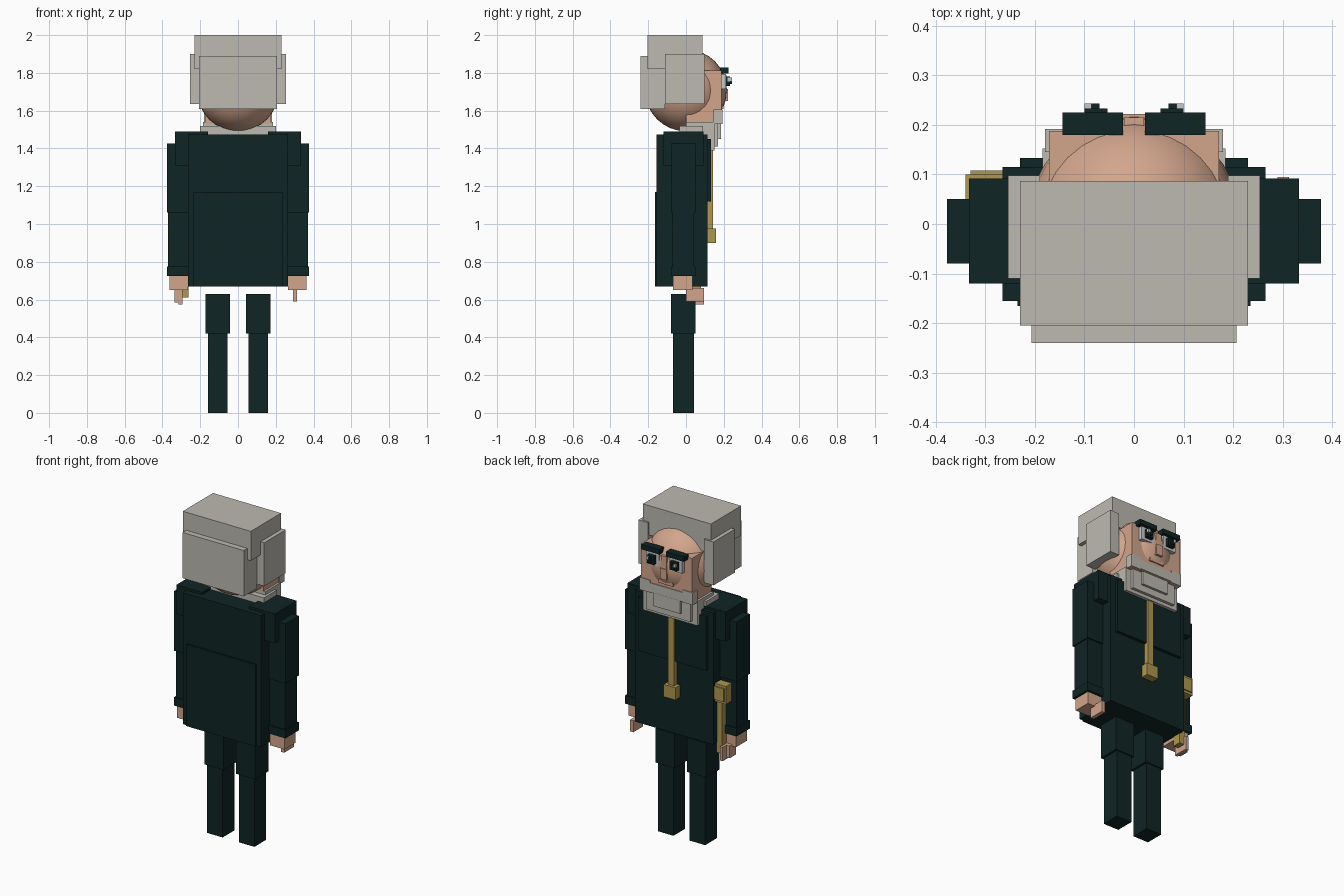
import bpy

cube = bpy.data.objects.get("Cube")
if cube:
    bpy.data.objects.remove(cube, do_unlink=True)


def material(name, r, g, b):
    m = bpy.data.materials.new(name)
    m.use_nodes = True
    m.diffuse_color = (r, g, b, 1)
    m.node_tree.nodes["Principled BSDF"].inputs["Base Color"].default_value = (r, g, b, 1)
    return m


CLOTH = material("dark teal cloth", 0.005, 0.018, 0.018)
SKIN = material("skin", 0.65, 0.38, 0.265)
HAIR = material("grey hair", 0.51, 0.49, 0.44)
GOLD = material("gold", 0.43, 0.31, 0.08)
EYE = material("eye white", 0.58, 0.60, 0.60)


def box(name, mat, x, y, z):
    """Box spanning the given (low, high) ranges."""
    bpy.ops.mesh.primitive_cube_add(size=1, location=[sum(r) / 2 for r in (x, y, z)])
    ob = bpy.context.object
    ob.name = name
    ob.scale = [r[1] - r[0] for r in (x, y, z)]
    bpy.ops.object.transform_apply(location=False, rotation=False, scale=True)
    ob.data.materials.append(mat)
    return ob


def mid(name, mat, half, y, z):
    """Box centred on the middle plane."""
    return box(name, mat, (-half, half), y, z)


def pair(name, mat, x, y, z):
    """Matching boxes on both sides."""
    box("left_" + name, mat, x, y, z)
    box("right_" + name, mat, (-x[1], -x[0]), y, z)


# Legs
pair("thigh", CLOTH, (0.042, 0.172), (-0.08, 0.05), (0.42, 0.63))
pair("lower_leg", CLOTH, (0.055, 0.16), (-0.07, 0.043), (0, 0.42))

# Coat
mid("coat", CLOTH, 0.265, (-0.155, 0.115), (0.67, 1.475))
mid("coat_back", CLOTH, 0.235, (-0.165, -0.15), (0.67, 1.17))
mid("coat_chest", CLOTH, 0.23, (0.1, 0.133), (1.12, 1.45))
pair("shoulder", CLOTH, (0.16, 0.333), (-0.12, 0.092), (1.31, 1.49))

# Arms and hands
pair("upper_arm", CLOTH, (0.26, 0.377), (-0.08, 0.05), (1.06, 1.425))
pair("forearm", CLOTH, (0.262, 0.37), (-0.072, 0.042), (0.75, 1.06))
pair("cuff", CLOTH, (0.26, 0.377), (-0.08, 0.05), (0.725, 0.775))
pair("hand", SKIN, (0.265, 0.363), (-0.07, 0.035), (0.65, 0.73))
box("left_fingers", SKIN, (0.29, 0.313), (0, 0.095), (0.59, 0.66))
box("right_fingers", SKIN, (-0.315, -0.295), (0, 0.095), (0.575, 0.66))
box("right_thumb", SKIN, (-0.337, -0.315), (0, 0.06), (0.585, 0.66))

# Head
bpy.ops.mesh.primitive_uv_sphere_add(segments=32, ring_count=16, radius=0.217,
                                     location=(0, 0, 1.708))
head = bpy.context.object
head.name = "head"
head.data.materials.append(SKIN)
bpy.ops.object.shade_smooth()
mid("face", SKIN, 0.172, (0, 0.188), (1.53, 1.812))
mid("nose_bridge", SKIN, 0.02, (0.18, 0.215), (1.71, 1.79))
mid("nose", SKIN, 0.022, (0.18, 0.222), (1.65, 1.715))
mid("lip", SKIN, 0.05, (0.18, 0.198), (1.61, 1.63))

# Hair
mid("hair_top", HAIR, 0.23, (-0.205, 0.087), (1.82, 2))
mid("hair_back", HAIR, 0.207, (-0.24, -0.11), (1.61, 1.89))
pair("hair_side", HAIR, (0.19, 0.254), (-0.11, 0.098), (1.635, 1.9))

# Beard and collar
mid("collar", HAIR, 0.2, (-0.035, 0.09), (1.46, 1.52))
mid("beard", HAIR, 0.185, (0, 0.152), (1.39, 1.54))
mid("beard_front", HAIR, 0.15, (0.14, 0.17), (1.41, 1.56))
mid("beard_chin", HAIR, 0.09, (0.15, 0.185), (1.45, 1.535))
mid("beard_mouth", HAIR, 0.11, (0.15, 0.193), (1.535, 1.59))
pair("beard_side", HAIR, (0.11, 0.18), (0.145, 0.192), (1.53, 1.605))

# Eyes and brows
pair("eye", EYE, (0.035, 0.122), (0.18, 0.212), (1.715, 1.795))
pair("pupil", CLOTH, (0.053, 0.1), (0.2, 0.233), (1.73, 1.78))
pair("pupil_front", CLOTH, (0.07, 0.086), (0.22, 0.243), (1.74, 1.77))
pair("eye_glint", EYE, (0.086, 0.1), (0.22, 0.243), (1.755, 1.775))
pair("eyebrow", CLOTH, (0.022, 0.144), (0.18, 0.225), (1.798, 1.828))

# Gold pendant on the chest and stick at the side
mid("pendant_cord", GOLD, 0.02, (0.1, 0.143), (0.96, 1.42))
mid("pendant", GOLD, 0.04, (0.11, 0.16), (0.9, 0.975))
box("stick_head", GOLD, (-0.34, -0.265), (0.045, 0.1), (0.93, 1.04))
box("stick_head_front", GOLD, (-0.33, -0.265), (0.05, 0.108), (0.945, 1.025))
box("stick", GOLD, (-0.3, -0.262), (0.03, 0.08), (0.61, 0.95))
